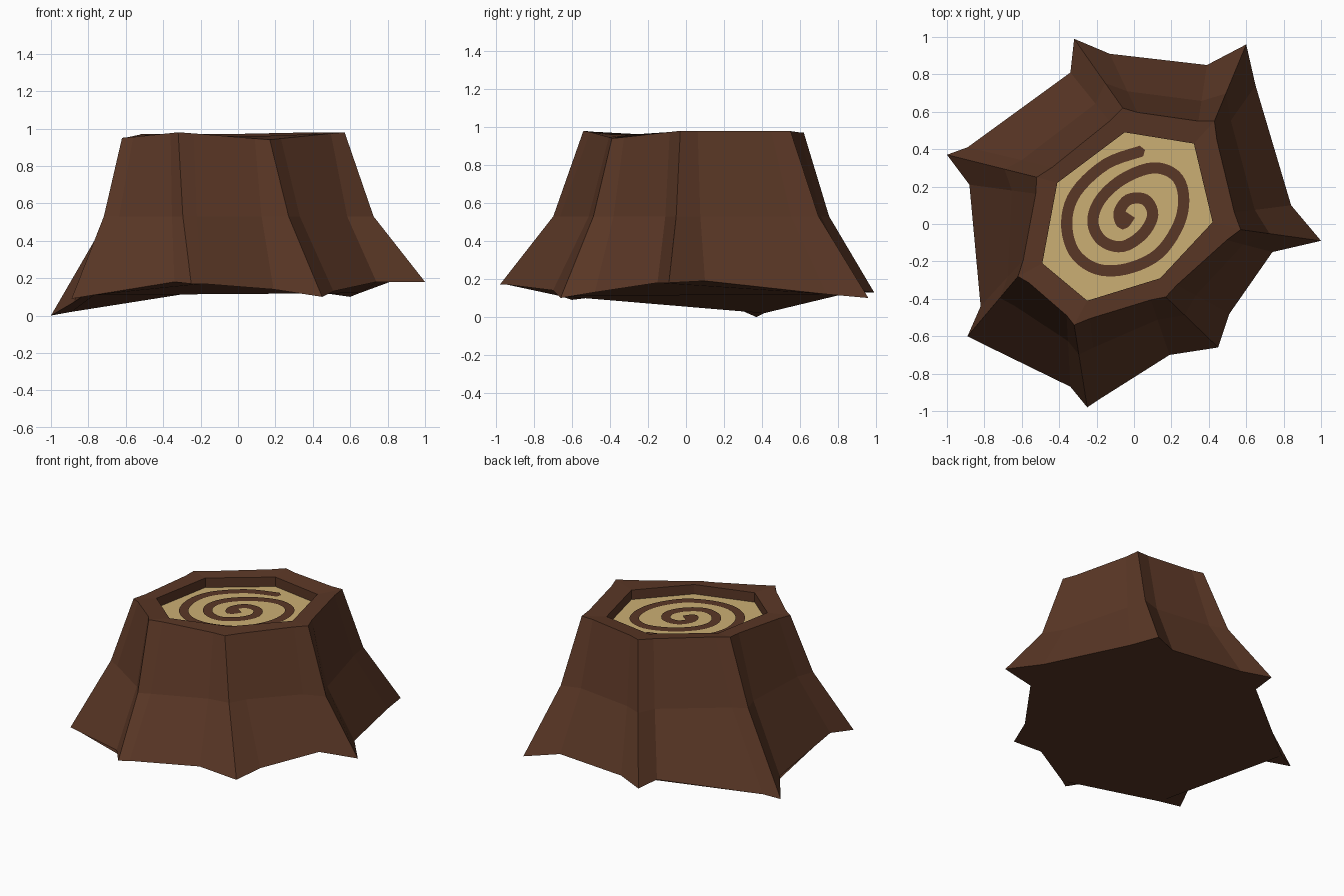
import bpy
import bmesh
from mathutils import Vector, geometry

default_cube = bpy.data.objects.get("Cube")
if default_cube:
    bpy.data.objects.remove(default_cube, do_unlink=True)


def make_material(name, colour):
    material = bpy.data.materials.new(name)
    material.use_nodes = True
    material.diffuse_color = colour
    shader = next(n for n in material.node_tree.nodes if n.type == "BSDF_PRINCIPLED")
    shader.inputs["Base Color"].default_value = colour
    shader.inputs["Roughness"].default_value = 0.9
    return material


def make_object(name, bm, material):
    bmesh.ops.recalc_face_normals(bm, faces=bm.faces)
    mesh = bpy.data.meshes.new(name)
    bm.to_mesh(mesh)
    bm.free()
    mesh.materials.append(material)
    obj = bpy.data.objects.new(name, mesh)
    bpy.context.collection.objects.link(obj)
    return obj


def add_ring(bm, points):
    return [bm.verts.new(p) for p in points]


def bridge(bm, lower, upper):
    count = len(lower)
    for i in range(count):
        j = (i + 1) % count
        bm.faces.new((lower[i], lower[j], upper[j], upper[i]))


bark = make_material("dark brown bark", (0.102, 0.038, 0.019, 1))
wood = make_material("pale cut wood", (0.6, 0.43, 0.175, 1))

# Roots counter-clockwise: valley before, tip, valley after, top ridge, inner rim corner
ROOTS = [
    ((.74, -.15, .18), (1, -.09, .18), (.84, .10, .19), (.57, -.03, .98), (.42, .01)),
    ((.65, .74, .12), (.6, .96, .10), (.39, .85, .13), (.43, .55, .98), (.32, .43)),
    ((-.13, .91, .14), (-.32, .99, .13), (-.34, .81, .13), (-.06, .62, .97), (-.05, .49)),
    ((-.89, .41, .02), (-1, .37, 0), (-.88, .21, .07), (-.52, .25, .97), (-.41, .22)),
    ((-.82, -.44, .11), (-.89, -.6, .09), (-.77, -.66, .11), (-.62, -.28, .95), (-.49, -.21)),
    ((-.34, -.87, .18), (-.25, -.98, .17), (-.19, -.94, .17), (-.32, -.54, .98), (-.25, -.41)),
    ((.19, -.7, .14), (.45, -.66, .1), (.51, -.48, .13), (.17, -.39, .94), (.14, -.29)),
]
MID_HEIGHT = 0.53
FLOOR_HEIGHT = 0.89
RIM_HEIGHT = 0.96

# Bottom, top and waist outlines, three points per root
bottom, top, waist = [], [], []
for i, (before, tip, after, ridge, corner) in enumerate(ROOTS):
    ridge = Vector(ridge)
    previous_ridge = Vector(ROOTS[i - 1][3])
    next_ridge = Vector(ROOTS[(i + 1) % len(ROOTS)][3])
    valleys = [ridge.lerp(other, 0.16) for other in (previous_ridge, next_ridge)]
    for valley in valleys:
        valley.xy *= 0.98
    bottom += [Vector(before), Vector(tip), Vector(after)]
    top += [valleys[0], ridge, valleys[1]]
for low, high in zip(bottom, top):
    point = high.lerp(low, 0.36)
    point.z = MID_HEIGHT
    waist.append(point)

# Stump body with flared roots, raised rim and sunken top
bm = bmesh.new()
bottom_ring, waist_ring, top_ring = [add_ring(bm, r) for r in (bottom, waist, top)]
bridge(bm, bottom_ring, waist_ring)
bridge(bm, waist_ring, top_ring)
bm.faces.new(bottom_ring)
corners = [root[4] for root in ROOTS]
rim_ring = add_ring(bm, [(x, y, RIM_HEIGHT) for x, y in corners])
recess_ring = add_ring(bm, [(x, y, FLOOR_HEIGHT) for x, y in corners])
for i in range(len(ROOTS)):
    j = (i + 1) % len(ROOTS)
    k, n = 3 * i + 1, 3 * j + 1
    bm.faces.new((top_ring[k], top_ring[k + 1], top_ring[n - 1], top_ring[n],
                  rim_ring[j], rim_ring[i]))
bridge(bm, recess_ring, rim_ring)
bm.faces.new(recess_ring)
make_object("stump_bark", bm, bark)

# Pale cut face lying in the recess
bm = bmesh.new()
bm.faces.new(add_ring(bm, [(x, y, FLOOR_HEIGHT + 0.003) for x, y in corners]))
cut_face = make_object("cut_face", bm, wood)
if cut_face.data.polygons[0].normal.z < 0:
    cut_face.data.flip_normals()

# Growth spiral as a flat ribbon along a smooth path
SPIRAL = [
    (.04, .39), (-.15, .32), (-.31, .17), (-.36, .01), (-.32, -.15), (-.2, -.24),
    (-.04, -.24), (.13, -.16), (.24, 0), (.265, .15), (.22, .26), (.1, .3),
    (-.06, .24), (-.18, .13), (-.22, .01), (-.17, -.09), (-.06, -.12), (.05, -.05),
    (.1, .05), (.06, .13), (-.03, .13), (-.08, .06), (-.06, 0), (-.02, .05),
]
WIDTH = 0.06
STEPS = 5
knots = [Vector((x, y, FLOOR_HEIGHT + 0.008)) for x, y in SPIRAL]
path = []
for i in range(len(knots) - 1):
    before = knots[max(i - 1, 0)]
    after = knots[min(i + 2, len(knots) - 1)]
    start, end = knots[i], knots[i + 1]
    span = geometry.interpolate_bezier(start, start + (end - before) / 6,
                                       end - (after - start) / 6, end, STEPS + 1)
    path += span[:-1]
path.append(knots[-1])

bm = bmesh.new()
pairs = []
for i, point in enumerate(path):
    along = path[min(i + 1, len(path) - 1)] - path[max(i - 1, 0)]
    side = Vector((-along.y, along.x, 0)).normalized() * WIDTH / 2
    pairs.append((bm.verts.new(point - side), bm.verts.new(point + side)))
for (a, b), (c, d) in zip(pairs, pairs[1:]):
    bm.faces.new((a, c, d, b))
# Rounded outer end
outer = path[0] - path[1]
cap = bm.verts.new(path[0] + outer.normalized() * WIDTH / 3)
bm.faces.new((cap, pairs[0][0], pairs[0][1]))
spiral = make_object("growth_spiral", bm, bark)
if spiral.data.polygons[0].normal.z < 0:
    spiral.data.flip_normals()
